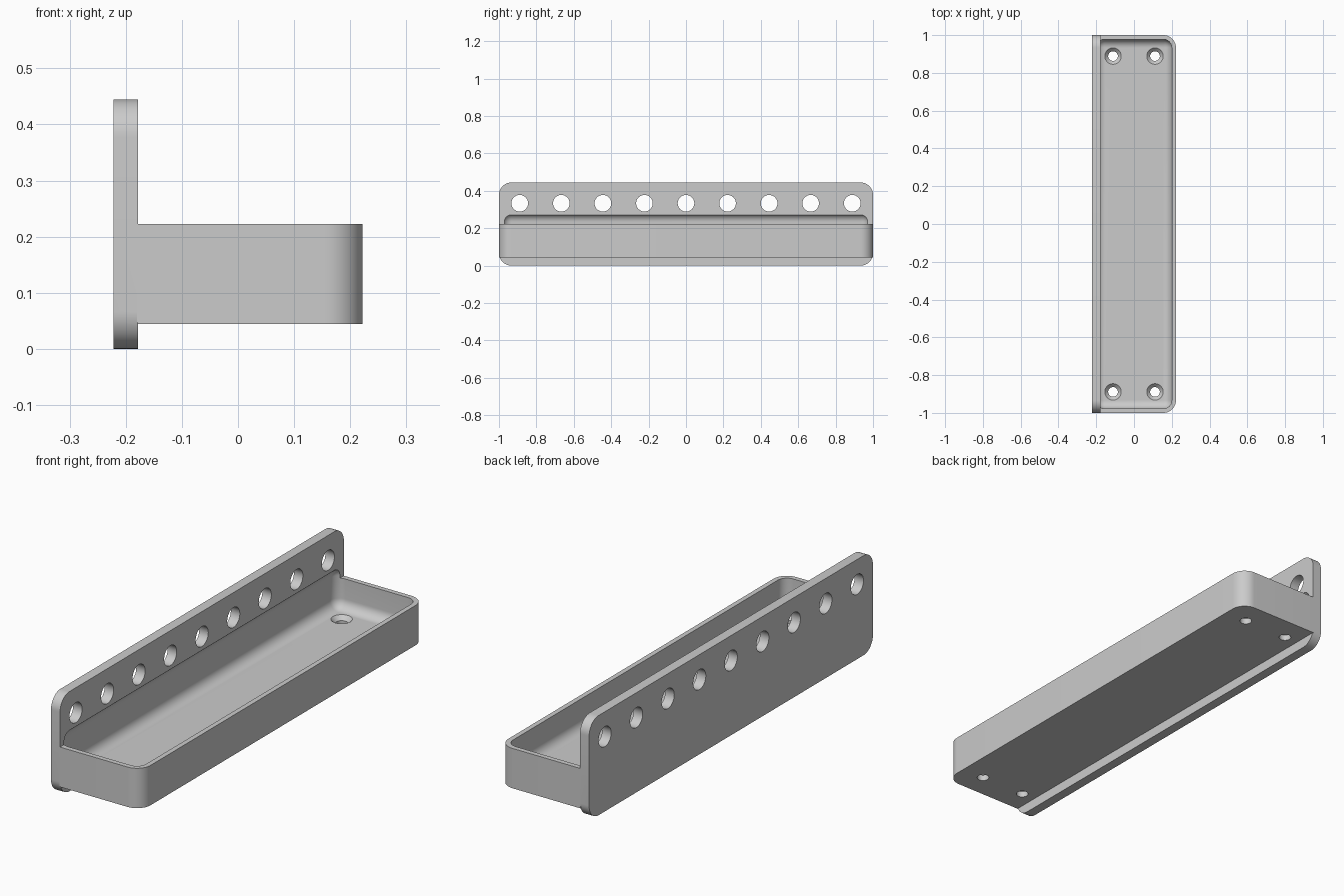
import bpy
import bmesh
from math import sin, cos, pi
from mathutils import Matrix, Vector

MM = 2 / 90                      # model was laid out on a 90-unit length
THICK, RADIUS, FILLET = 2 * MM, 3 * MM, 2 * MM
HALF_X, HALF_Y, HEIGHT = 10 * MM, 1.0, 20 * MM
PLATE_FRONT = -HALF_X + THICK
FLOOR_TOP = 4 * MM

if "Cube" in bpy.data.objects:
    bpy.data.objects.remove(bpy.data.objects["Cube"])

grey = bpy.data.materials.new("plain grey")
grey.use_nodes = True
grey.diffuse_color = (0.6, 0.6, 0.6, 1)
grey.node_tree.nodes["Principled BSDF"].inputs["Base Color"].default_value = (0.6, 0.6, 0.6, 1)


def make_object(name, bm):
    bmesh.ops.recalc_face_normals(bm, faces=bm.faces)
    mesh = bpy.data.meshes.new(name)
    bm.to_mesh(mesh)
    bm.free()
    mesh.materials.append(grey)
    obj = bpy.data.objects.new(name, mesh)
    bpy.context.scene.collection.objects.link(obj)
    return obj


def box(name, low, high, radius, rounded, segments=12):
    """Box between two corners; edges passing the test are rounded."""
    low, high = Vector(low), Vector(high)
    bm = bmesh.new()
    bmesh.ops.create_cube(bm, size=1)
    for v in bm.verts:
        v.co = (low + high) / 2 + v.co * (high - low)
    edges = [e for e in bm.edges if rounded(e)]
    bmesh.ops.bevel(bm, geom=edges, offset=radius, offset_type='OFFSET',
                    segments=segments, profile=0.5, affect='EDGES', clamp_overlap=True)
    return make_object(name, bm)


def along(edge, axis):
    return abs(edge.verts[0].co[axis] - edge.verts[1].co[axis]) > 1e-5


def drill(bm, center, r_low, r_high, depth, turn=Matrix()):
    bmesh.ops.create_cone(bm, cap_ends=True, segments=40, radius1=r_low, radius2=r_high,
                          depth=depth, matrix=Matrix.Translation(center) @ turn)


def combine(target, tool, operation):
    """Apply a boolean and discard the tool."""
    mod = target.modifiers.new(operation.lower(), 'BOOLEAN')
    mod.operation, mod.object, mod.solver = operation, tool, 'EXACT'
    bpy.context.view_layer.objects.active = target
    bpy.ops.object.modifier_apply(modifier=mod.name)
    bpy.data.objects.remove(tool)


# Upright back plate, with its four corners rounded
shelf = box("tray_with_back_plate", (-HALF_X, -HALF_Y, 0), (PLATE_FRONT, HALF_Y, HEIGHT),
            RADIUS, lambda e: along(e, 0))

# Tray block, with its two outer vertical edges rounded
tray = box("tray_block", (PLATE_FRONT - 0.002, -HALF_Y, THICK), (HALF_X, HALF_Y, 10 * MM),
           RADIUS, lambda e: along(e, 2) and e.verts[0].co.x > 0)
combine(shelf, tray, 'UNION')

# Filleted hollow, which also bites slightly into the plate
hollow = box("hollow_cutter", (-HALF_X + MM, -HALF_Y + MM, FLOOR_TOP),
             (HALF_X - MM, HALF_Y - MM, 12.5 * MM), FILLET, lambda e: True, 10)
combine(shelf, hollow, 'DIFFERENCE')

# Row of holes through the plate
bm = bmesh.new()
for i in range(-4, 5):
    drill(bm, (-HALF_X + MM, i * 10 * MM, 15 * MM), 2 * MM, 2 * MM, 0.1,
          Matrix.Rotation(pi / 2, 4, 'Y'))
combine(shelf, make_object("plate_hole_cutter", bm), 'DIFFERENCE')

# Countersunk screw holes in the tray floor: shafts, then cones
shaft_r, sink_r, sink = 1.15 * MM, 1.98 * MM, 0.85 * MM
for kind in ("shaft", "cone"):
    bm = bmesh.new()
    for x in (-5 * MM, 5 * MM):
        for y in (-40 * MM, 40 * MM):
            if kind == "shaft":
                drill(bm, (x, y, FLOOR_TOP - MM), shaft_r, shaft_r, 0.1)
            else:
                drill(bm, (x, y, FLOOR_TOP - sink / 2 + 0.0005), shaft_r, sink_r, sink)
    combine(shelf, make_object(kind + "_cutter", bm), 'DIFFERENCE')

# Smooth fillets, sharp edges
bpy.ops.object.select_all(action='DESELECT')
shelf.select_set(True)
bpy.context.view_layer.objects.active = shelf
bpy.ops.object.shade_smooth_by_angle(angle=pi / 6)
